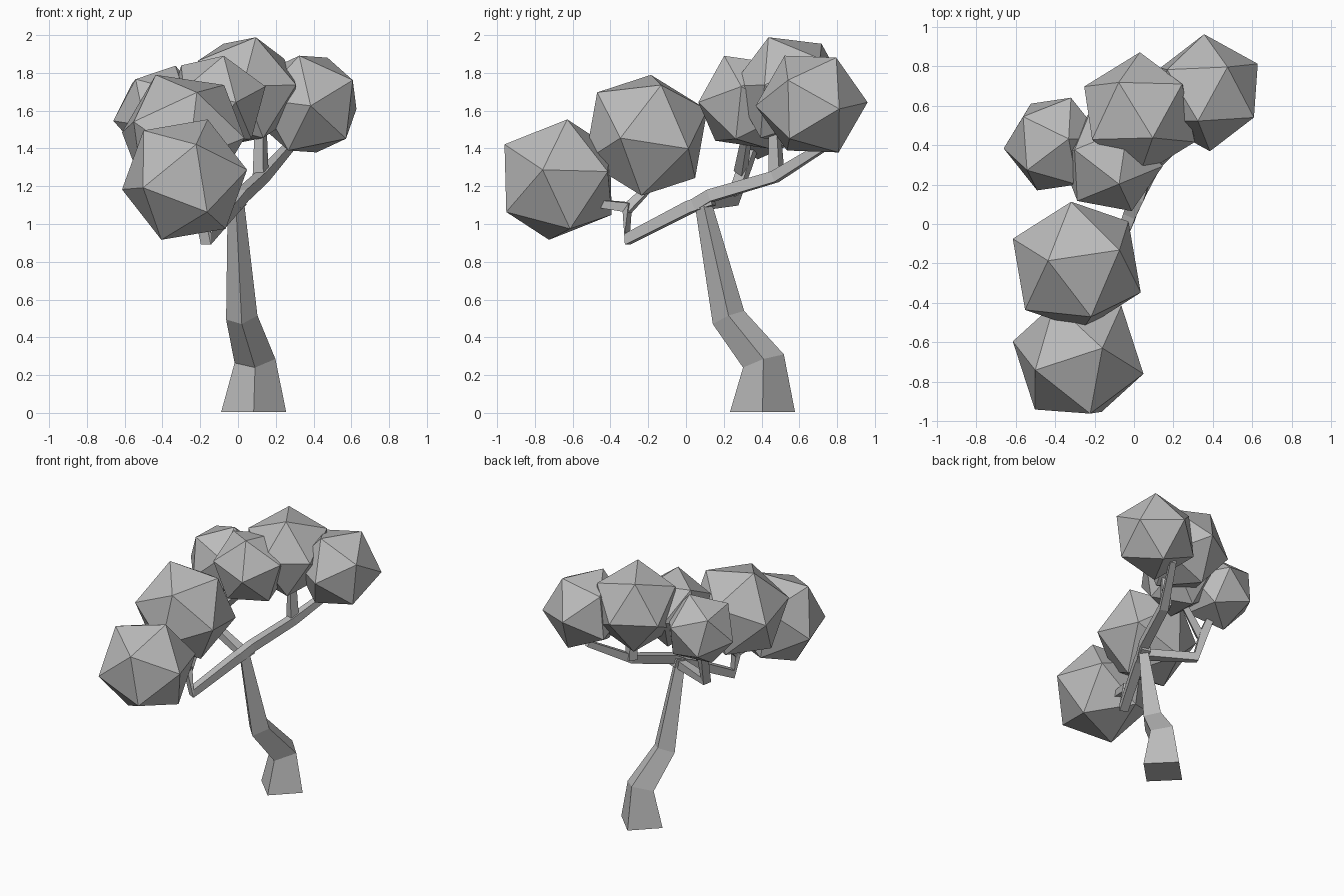
import bpy, bmesh, math
from mathutils import Vector, Matrix

cube = bpy.data.objects.get("Cube")
if cube:
    bpy.data.objects.remove(cube, do_unlink=True)

GREY = (0.5, 0.5, 0.5, 1)
mat = bpy.data.materials.new("plain_grey")
mat.use_nodes = True
mat.diffuse_color = GREY
mat.node_tree.nodes["Principled BSDF"].inputs["Base Color"].default_value = GREY


def finish(name, bm):
    bmesh.ops.recalc_face_normals(bm, faces=bm.faces)
    mesh = bpy.data.meshes.new(name)
    bm.to_mesh(mesh)
    bm.free()
    mesh.materials.append(mat)
    obj = bpy.data.objects.new(name, mesh)
    bpy.context.collection.objects.link(obj)
    return obj


def loft(name, rings):
    """Join four-sided rings into a closed limb."""
    bm = bmesh.new()
    loops = [[bm.verts.new(p) for p in ring] for ring in rings]
    for a, b in zip(loops, loops[1:]):
        for i in range(4):
            j = (i + 1) % 4
            bm.faces.new((a[i], a[j], b[j], b[i]))
    bm.faces.new(loops[0])
    bm.faces.new(loops[-1])
    return finish(name, bm)


def limb(name, path, radii):
    """Sweep a square section along a path."""
    pts = [Vector(p) for p in path]
    rings = []
    for i, p in enumerate(pts):
        t = (pts[min(i + 1, len(pts) - 1)] - pts[max(i - 1, 0)]).normalized()
        ref = Vector((1, -0.5, 0)).normalized()
        u = (ref - t * ref.dot(t)).normalized()
        v = t.cross(u)
        rings.append([p + radii[i] * (u * math.cos(a) + v * math.sin(a))
                      for a in (math.pi / 4 + k * math.pi / 2 for k in range(4))])
    return loft(name, rings)


def foliage(name, centre, radius, up, side):
    """Icosahedron with one corner along up and a neighbour toward side."""
    z = Vector(up).normalized()
    x = Vector(side)
    x = (x - z * x.dot(z)).normalized()
    rot = Matrix((x, z.cross(x), z)).transposed().to_4x4()
    bm = bmesh.new()
    bmesh.ops.create_icosphere(bm, subdivisions=1, radius=radius,
                               matrix=Matrix.Translation(centre) @ rot)
    return finish(name, bm)


# Trunk: diamond sections, some tilted toward the bend
trunk = []
for x, y, z, r, tilt in ((0.083, 0.405, 0.005, 0.172, 0), (0.09, 0.41, 0.275, 0.108, 0.035),
                         (0.02, 0.225, 0.505, 0.083, 0.035), (-0.01, 0.095, 1.09, 0.045, 0.01)):
    trunk.append([(x + r * dx, y + r * dy, z + tilt * dy + 0.3 * tilt * dx)
                  for dx, dy in ((1, 0), (0, 1), (-1, 0), (0, -1))])
loft("trunk", trunk)

# Branches
limb("front_branch", [(0.01, 0.14, 1.13), (-0.03, 0.02, 1.09), (-0.17, -0.31, 0.92),
                      (-0.2, -0.31, 1.09), (-0.25, -0.56, 1.12)], (0.045, 0.045, 0.042, 0.04, 0.025))
limb("front_twig", [(-0.2, -0.32, 1.07), (-0.22, -0.15, 1.24)], (0.035, 0.022))
limb("back_branch", [(-0.02, 0.05, 1.1), (0.02, 0.13, 1.15), (0.13, 0.47, 1.25),
                     (0.29, 0.76, 1.43)], (0.045, 0.045, 0.042, 0.03))
limb("back_twig", [(0.12, 0.48, 1.25), (0.12, 0.47, 1.48)], (0.045, 0.035))
limb("side_branch", [(0.01, 0.08, 1.1), (-0.34, 0.25, 1.13), (-0.36, 0.31, 1.3),
                     (-0.4, 0.38, 1.48)], (0.042, 0.042, 0.04, 0.03))
limb("side_twig", [(-0.35, 0.29, 1.28), (-0.17, 0.32, 1.46)], (0.038, 0.028))

# Foliage clusters
foliage("front_foliage", (-0.283, -0.677, 1.235), 0.345, (0.122, 0.048, 0.317), (0.34, -0.08, 0.07))
foliage("middle_foliage", (-0.29, -0.211, 1.47), 0.352, (-0.145, 0.025, 0.318), (-0.033, 0.32, 0.144))
foliage("top_foliage", (0.028, 0.556, 1.705), 0.315, (0.067, -0.12, 0.285), (-0.095, 0.145, 0.24))
foliage("back_foliage", (0.37, 0.665, 1.635), 0.297, (-0.045, -0.14, 0.25), (0.105, 0.14, 0.215))
foliage("side_foliage", (-0.405, 0.405, 1.59), 0.26, (0.07, 0.025, 0.235), (-0.13, -0.13, 0.2))
foliage("inner_foliage", (-0.115, 0.32, 1.645), 0.275, (0.04, -0.12, 0.25), (-0.18, 0.05, 0.2))
